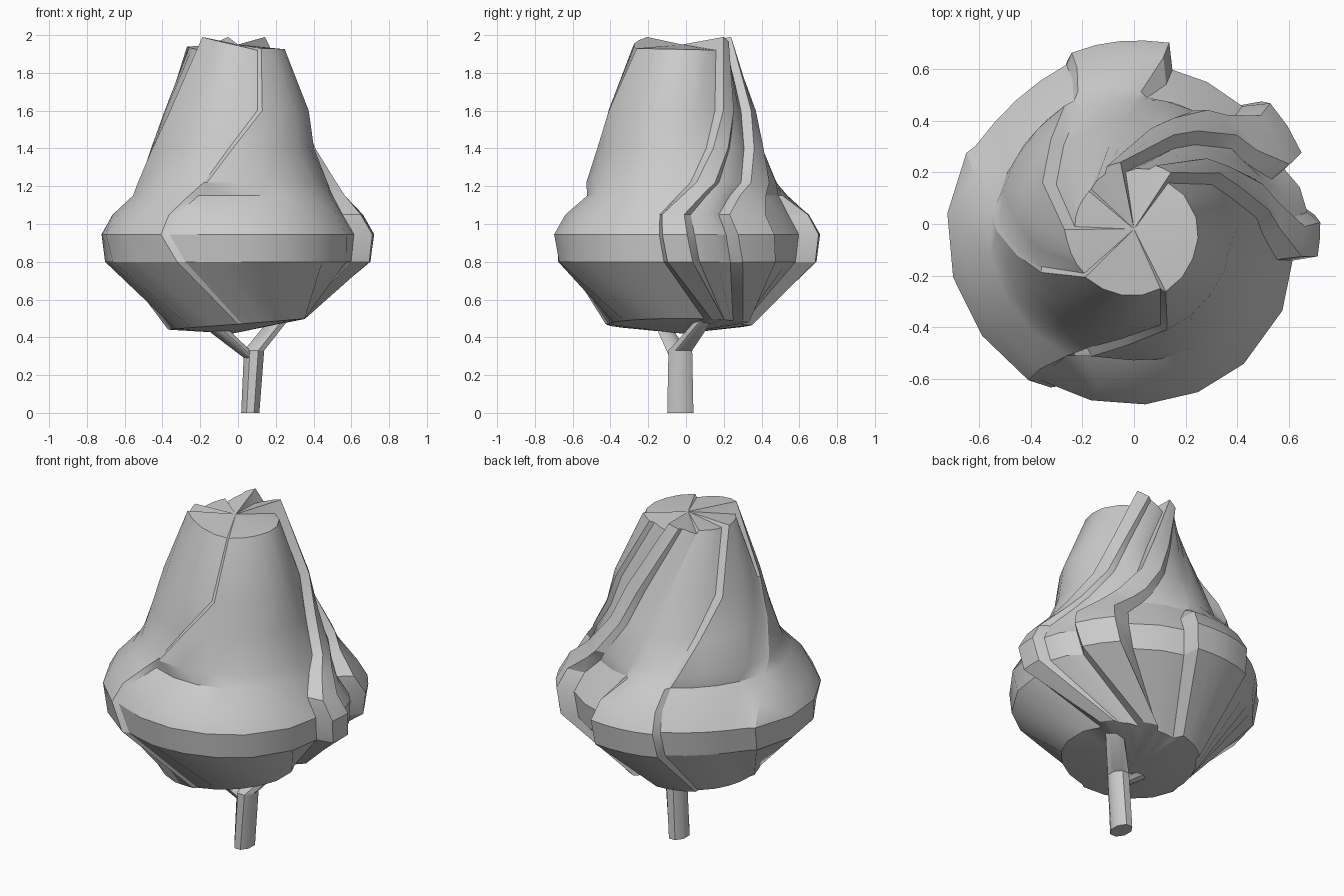
import bpy, bmesh
from math import sin, cos, radians, pi

cube = bpy.data.objects.get("Cube")
if cube:
    bpy.data.objects.remove(cube, do_unlink=True)

grey = bpy.data.materials.new("plain_grey")
grey.use_nodes = True
grey.diffuse_color = (0.6, 0.6, 0.6, 1)
grey.node_tree.nodes["Principled BSDF"].inputs["Base Color"].default_value = (0.6, 0.6, 0.6, 1)


def finish(bm, name, angle):
    bmesh.ops.recalc_face_normals(bm, faces=bm.faces)
    mesh = bpy.data.meshes.new(name)
    bm.to_mesh(mesh)
    bm.free()
    mesh.materials.append(grey)
    obj = bpy.data.objects.new(name, mesh)
    bpy.context.collection.objects.link(obj)
    bpy.ops.object.select_all(action='DESELECT')
    bpy.context.view_layer.objects.active = obj
    obj.select_set(True)
    bpy.ops.object.shade_smooth_by_angle(angle=radians(angle))


def bridge(bm, rings):
    for a, b in zip(rings, rings[1:]):
        for i in range(len(a)):
            j = (i + 1) % len(a)
            bm.faces.new((a[i], a[j], b[j], b[i]))


def fan(bm, ring, centre):
    tip = bm.verts.new(centre)
    for i in range(len(ring)):
        bm.faces.new((ring[i], ring[(i + 1) % len(ring)], tip))


# Foliage levels: height, radius, centre x, centre y, relief strength
levels = [
    (1.92, 0.25, 0, -0.03, 0.8), (1.6, 0.38, 0, -0.035, 1), (1.4, 0.435, -0.02, -0.02, 1),
    (1.22, 0.51, -0.01, -0.01, 1), (1.15, 0.555, 0, 0, 0.7), (1.05, 0.645, 0, 0, 1),
    (0.945, 0.705, 0, 0, 1), (0.8, 0.685, 0, 0, 1), (0.47, 0.38, 0, -0.03, 0.6),
]
TOP, TUCK, BOTTOM = 0, 4, len(levels) - 1
VEIN = (0, 0.18, 0.35, 0.46, 0.75, 1)
LEAF = (0, 0.25, 0.5, 0.75, 1)
WIDE = (0, 0.16, 0.32, 0.48, 0.64, 0.84, 1)
# Spiral folds: angle per level, relief (edge, middle, end) above and below the
# tuck, spacing, rim lift, depth of the tuck under the upper leaf
folds = [
    ((55, 32, 18, 4, -5, -14, -13, -11, 22),
     (0.025, 0, -0.02), (0.017, -0.03, -0.085), VEIN, 0.07, 0),
    ((98, 65, 52, 38, 28, 18, 20, 23, 58),
     (0.03, 0, -0.02), (0, -0.085, -0.09), VEIN, 0.07, 0),
    ((135, 105, 92, 86, 84, 77, 76, 77, 95),
     (-0.02, -0.02, -0.025), (0.01, 0.005, 0), LEAF, 0.02, 0.05),
    ((175, 148, 128, 116, 113, 110, 110, 112, 130),
     (0.025, 0.01, 0), (-0.035, -0.045, -0.02), LEAF, 0.02, 0),
    ((220, 200, 190, 179, 172, 160, 154, 156, 190),
     (0.01, 0, -0.01), (0, 0.025, 0.025), LEAF, 0.07, 0),
    ((295, 286, 266, 250, 243, 237, 236, 243, 270),
     (0.015, 0, -0.025), (0, -0.005, -0.075), WIDE, 0.01, 0.04),
]


def leaf_relief(t, relief, spacing):
    # a vein stays proud, then drops; a plain leaf eases to its middle height
    edge, middle, end = relief
    if spacing is VEIN:
        fade = 0 if t <= VEIN[2] else 1
    else:
        fade = min(1, 3 * t)
    return edge + (middle - edge) * fade + (end - middle) * t ** 4


bm = bmesh.new()
rings = []
for k, (z, radius, cx, cy, strength) in enumerate(levels):
    ring = []
    for f, (angles, upper, lower, spacing, lift, tuck) in enumerate(folds):
        relief = upper if k < TUCK else lower
        start = angles[k] + 3
        end = folds[(f + 1) % len(folds)][0][k] + (360 if f == len(folds) - 1 else 0)
        for t in spacing:
            a = radians(start + (end - start) * t)
            r = radius + strength * leaf_relief(t, relief, spacing)
            rise = 0
            if k == TOP:
                rise = lift * (1 - t)
            elif k == TUCK:
                r -= tuck * (1 - t) ** 2
            elif k == BOTTOM:
                rise = 0.03 * cos(a)
            ring.append(bm.verts.new((cx + r * cos(a), cy + r * sin(a), z + rise)))
    rings.append(ring)
bridge(bm, rings)
fan(bm, rings[0], (0, -0.02, 1.95))
fan(bm, rings[-1], (-0.03, -0.02, 0.42))
finish(bm, "foliage", 28)


# Trunk and the two branches of its fork
def limb(name, path):
    bm = bmesh.new()
    rings = []
    for x, y, z, rx, ry in path:
        rings.append([bm.verts.new((x + rx * cos(a), y + ry * sin(a), z))
                      for a in (pi / 8 + i * pi / 4 for i in range(8))])
    bridge(bm, rings)
    bm.faces.new(rings[0])
    bm.faces.new(rings[-1])
    finish(bm, name, 48)


limb("trunk", [(0.065, -0.03, 0, 0.052, 0.075), (0.085, -0.03, 0.33, 0.058, 0.068)])
limb("right_branch", [(0.07, -0.03, 0.29, 0.04, 0.06), (-0.13, -0.12, 0.46, 0.065, 0.045)])
limb("left_branch", [(0.085, -0.03, 0.33, 0.058, 0.068), (0.23, 0.11, 0.51, 0.055, 0.045)])
